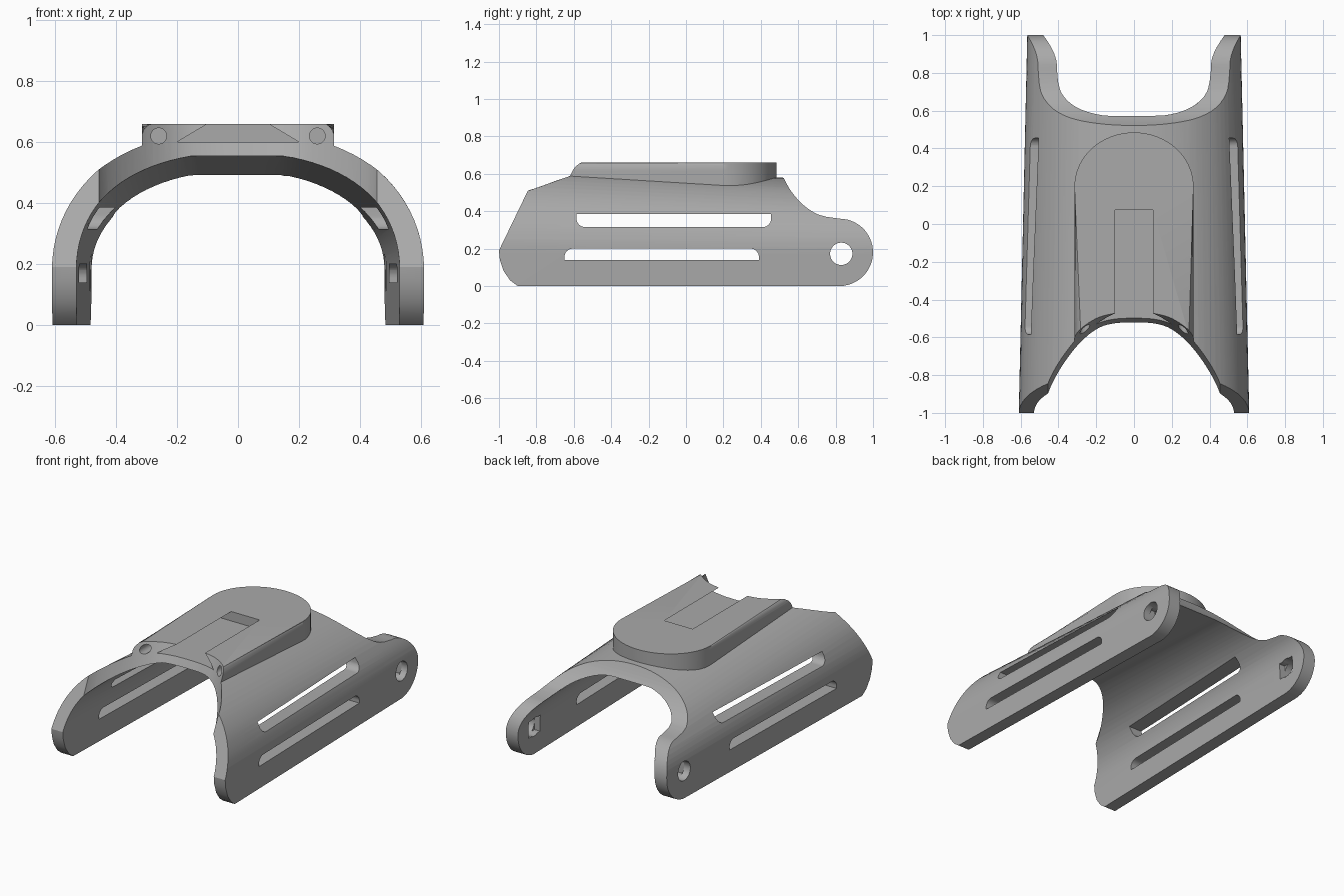
import bpy, bmesh, math
from mathutils import Vector

cube = bpy.data.objects.get("Cube")
if cube:
    bpy.data.objects.remove(cube, do_unlink=True)

grey = bpy.data.materials.new("plain_grey")
grey.use_nodes = True
grey.diffuse_color = (0.4, 0.4, 0.4, 1)
grey.node_tree.nodes["Principled BSDF"].inputs["Base Color"].default_value = (0.4, 0.4, 0.4, 1)


def finish(name, bm):
    bmesh.ops.recalc_face_normals(bm, faces=bm.faces)
    mesh = bpy.data.meshes.new(name)
    bm.to_mesh(mesh)
    bm.free()
    mesh.materials.append(grey)
    obj = bpy.data.objects.new(name, mesh)
    bpy.context.collection.objects.link(obj)
    return obj


def loft(name, rings, round_top=0):
    """Skin matching closed rings and cap both ends."""
    bm = bmesh.new()
    rows = [[bm.verts.new(p) for p in ring] for ring in rings]
    n = len(rows[0])
    for a, b in zip(rows, rows[1:]):
        for i in range(n):
            j = (i + 1) % n
            bm.faces.new((a[i], a[j], b[j], b[i]))
    bm.faces.new(rows[0])
    top = bm.faces.new(rows[-1])
    if round_top:
        bmesh.ops.bevel(bm, geom=list(top.edges), offset=round_top, segments=6,
                        profile=0.5, affect='EDGES')
    return finish(name, bm)


def prism(name, pts, axis, lo, hi, round_top=0):
    """Extrude a 2D outline along x, y or z."""
    place = {'x': lambda p, d: (d, p[0], p[1]),
             'y': lambda p, d: (p[0], d, p[1]),
             'z': lambda p, d: (p[0], p[1], d)}[axis]
    return loft(name, [[place(p, d) for p in pts] for d in (lo, hi)], round_top)


def arc(cx, cy, rx, ry, start, end, n=12):
    return [(cx + rx * math.cos(math.radians(start + (end - start) * i / n)),
             cy + ry * math.sin(math.radians(start + (end - start) * i / n)))
            for i in range(n + 1)]


def smooth_path(pts, n=5):
    """Catmull-Rom curve through the points."""
    q = [Vector(p) for p in pts]
    q = [2 * q[0] - q[1]] + q + [2 * q[-1] - q[-2]]
    out = []
    for a, b, c, d in zip(q, q[1:], q[2:], q[3:]):
        for i in range(n):
            t = i / n
            out.append(0.5 * (2 * b + (c - a) * t + (2 * a - 5 * b + 4 * c - d) * t * t
                              + (3 * b - a - 3 * c + d) * t ** 3))
    return [tuple(p) for p in out + [q[-2]]]


def arch(y, width, height, power, bottom, flat=0.0, n=48):
    """Straight legs under a rounded roof, optionally flattened on top."""
    spring = 0.18
    ring = [(width, y, bottom)]
    for i in range(n + 1):
        a = math.pi * i / n
        c, s = math.cos(a), max(math.sin(a), 0)
        x = math.copysign(abs(c) ** (2 / power), c) * width
        z = spring + (height + flat - spring) * s ** (2 / power)
        ring.append((x, y, min(z, height)))
    return ring + [(-width, y, bottom)]


def combine(target, tool, operation):
    mod = target.modifiers.new(tool.name, 'BOOLEAN')
    mod.operation, mod.object, mod.solver = operation, tool, 'EXACT'
    bpy.context.view_layer.objects.active = target
    bpy.ops.object.modifier_apply(modifier=mod.name)
    bpy.data.objects.remove(tool, do_unlink=True)


# Tapered outer shell
body = loft("arched_guard", [arch(y, 0.5875 - 0.0225 * y, 0.612 - 0.064 * y, 2.08, 0)
                             for y in (-1.1, 1.1)])

# Raised pad with rounded back and softened rim
pad_outline = [(-0.315, -0.9), (0.315, -0.9)] + arc(0, 0.2, 0.315, 0.285, 0, 180, 32)
combine(body, prism("raised_pad", pad_outline, 'z', 0.4, 0.66, 0.045), 'UNION')

# Hollow inside
combine(body, loft("hollow", [arch(y, 0.505 - 0.025 * y, 0.525 - 0.057 * y, 2.15, -0.2, 0.012)
                              for y in (-1.3, 1.3)]), 'DIFFERENCE')

# Side outline: sloped front, swept back edge and round rear lugs
swept = smooth_path([(0.51, 0.6), (0.56, 0.51), (0.62, 0.44), (0.69, 0.39), (0.75, 0.37)])
outline = ([(-0.9, 0), (-0.94, 0.03), (-0.975, 0.08), (-0.995, 0.14), (-1, 0.19),
            (-0.855, 0.49), (-0.705, 0.8), (0.495, 0.8)]
           + swept + arc(0.82, 0.18, 0.18, 0.18, 90, -80, 24) + [(0.84, 0)])
combine(body, prism("side_outline", outline, 'x', -1, 1), 'INTERSECT')

# Leaning curved cut at the front of the roof
half = smooth_path([(0, -0.498), (0.1, -0.503), (0.2, -0.53), (0.3, -0.60),
                    (0.4, -0.71), (0.46, -0.81), (0.5, -0.95), (0.53, -1.3)])
front = [(-x, y) for x, y in reversed(half[1:])] + half
lean = [[(x, y + 0.5 * (z - 0.6), z) for x, y in front] for z in (0.0, 0.9)]
combine(body, loft("front_cut", lean), 'DIFFERENCE')

# Dovetail channel open at the front
combine(body, prism("dovetail", [(-0.2, 0.6), (0.2, 0.6), (0.088, 0.667), (-0.088, 0.667)],
                    'y', -0.9, 0.075), 'DIFFERENCE')

# Screw holes in the pad front
for side in (-1, 1):
    combine(body, prism("screw_hole", arc(side * 0.26, 0.62, 0.026, 0.026, 0, 345, 23),
                        'y', -0.9, -0.3), 'DIFFERENCE')

# Long side slots, rounded along one edge
r = 0.045
upper = ([(0.455, 0.385), (-0.585, 0.385)] + arc(-0.585 + r, 0.315 + r, r, r, 180, 270, 8)
         + arc(0.455 - r, 0.315 + r, r, r, 270, 360, 8))
lower = ([(-0.65, 0.14), (0.39, 0.14)] + arc(0.39 - r, 0.2 - r, r, r, 0, 90, 8)
         + arc(-0.65 + r, 0.2 - r, r, r, 90, 180, 8))
for pts in (upper, lower):
    combine(body, prism("side_slot", pts, 'x', -1, 1), 'DIFFERENCE')

# Pivot holes with rectangular pockets on the inside
combine(body, prism("pivot_hole", arc(0.83, 0.172, 0.06, 0.06, 0, 345, 23), 'x', -1, 1),
        'DIFFERENCE')
combine(body, prism("nut_pocket", [(0.77, 0.12), (0.89, 0.12), (0.89, 0.225), (0.77, 0.225)],
                    'x', -0.525, 0.525), 'DIFFERENCE')

# Smooth curves with crisp edges
bpy.ops.object.select_all(action='DESELECT')
body.select_set(True)
bpy.context.view_layer.objects.active = body
bpy.ops.object.shade_smooth_by_angle(angle=math.radians(28))
